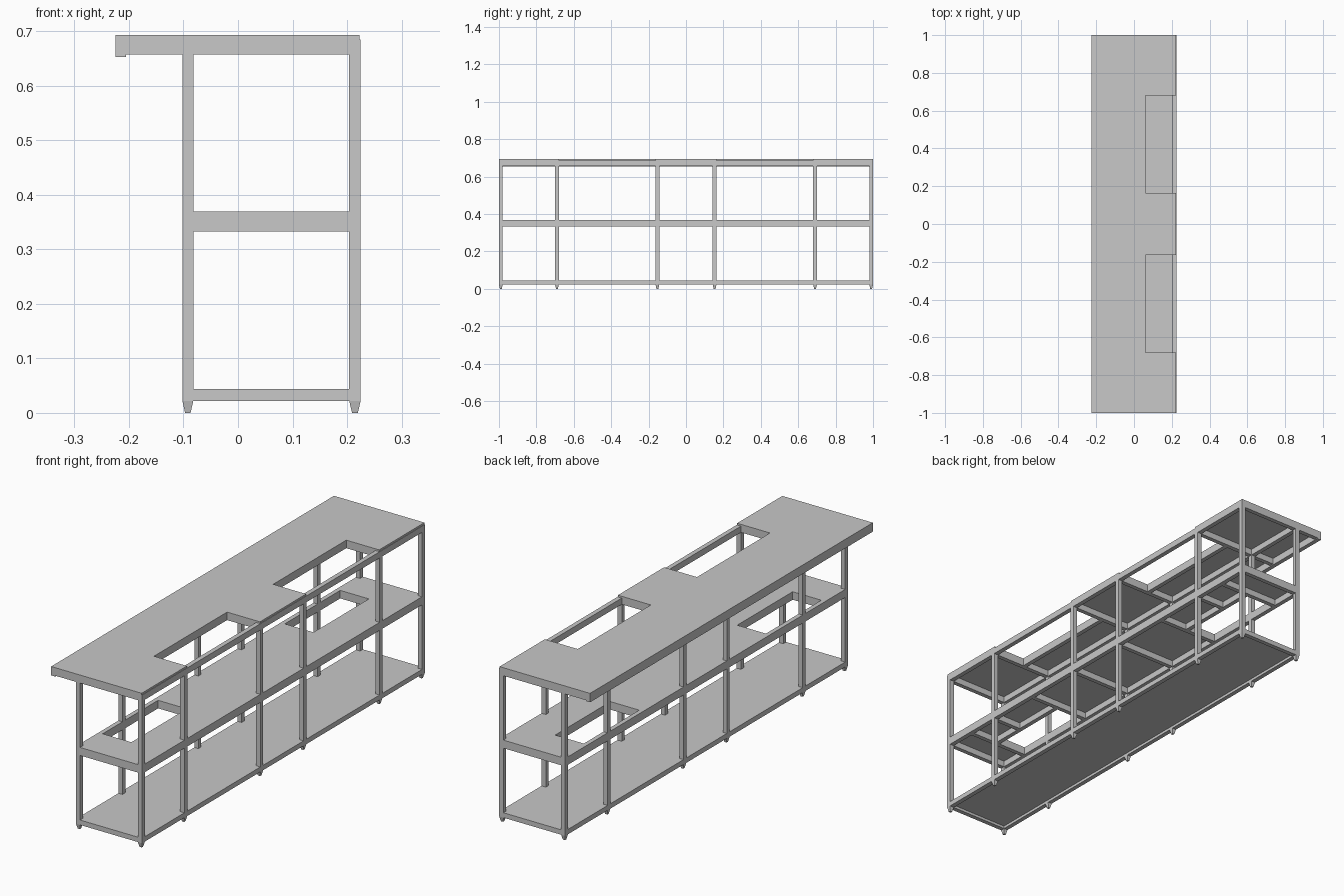
import bpy, bmesh

cube = bpy.data.objects.get("Cube")
if cube:
    bpy.data.objects.remove(cube, do_unlink=True)

grey = bpy.data.materials.new("light_grey")
grey.use_nodes = True
colour = (0.58, 0.58, 0.58, 1)
grey.diffuse_color = colour
grey.node_tree.nodes["Principled BSDF"].inputs["Base Color"].default_value = colour


def finish(name, bm):
    bmesh.ops.recalc_face_normals(bm, faces=bm.faces[:])
    mesh = bpy.data.meshes.new(name)
    bm.to_mesh(mesh)
    bm.free()
    mesh.materials.append(grey)
    obj = bpy.data.objects.new(name, mesh)
    bpy.context.collection.objects.link(obj)
    return obj


def box(name, x, y, z, taper=1.0):
    """Box from (low, high) ranges; taper shrinks its bottom face."""
    bm = bmesh.new()
    bmesh.ops.create_cube(bm, size=1)
    for v in bm.verts:
        k = taper if v.co.z < 0 else 1
        v.co.x = sum(x) / 2 + v.co.x * (x[1] - x[0]) * k
        v.co.y = sum(y) / 2 + v.co.y * (y[1] - y[0]) * k
        v.co.z = sum(z) / 2 + v.co.z * (z[1] - z[0])
    return finish(name, bm)


def notched_board(name, straight_x, notch_side_x, notch_x, y, z, notches):
    """Board with rectangular notches cut into one long edge."""
    outline = [(straight_x, y[1]), (straight_x, y[0]), (notch_side_x, y[0])]
    for lo, hi in notches:
        outline += [(notch_side_x, lo), (notch_x, lo), (notch_x, hi), (notch_side_x, hi)]
    outline.append((notch_side_x, y[1]))
    bm = bmesh.new()
    face = bm.faces.new([bm.verts.new((px, py, z[0])) for px, py in outline])
    grown = bmesh.ops.extrude_face_region(bm, geom=[face])["geom"]
    verts = [g for g in grown if isinstance(g, bmesh.types.BMVert)]
    bmesh.ops.translate(bm, vec=(0, 0, z[1] - z[0]), verts=verts)
    return finish(name, bm)


def around(c, half=0.01):
    return (c - half, c + half)


# Main layout
post_y = [-0.99, -0.69, -0.153, 0.153, 0.69, 0.99]
back_x, front_x = (-0.102, -0.082), (0.204, 0.225)
inner_x = (back_x[1], front_x[0])
base_z, mid_z, top_z = (0.022, 0.044), (0.333, 0.369), (0.657, 0.685)
top_notches = [(-0.68, -0.163), (0.163, 0.68)]
mid_notches = [(-0.84, -0.448), (0.448, 0.84)]
notch_x = 0.06

# Posts with tapered feet
for i, y in enumerate(post_y):
    for side, x in (("right", back_x), ("left", front_x)):
        box(f"{side}_post_{i}", x, around(y), (0.022, 0.685))
        box(f"{side}_foot_{i}", x, around(y), (0, 0.022), 0.5)

# Long rails between neighbouring posts on each level
for i, (a, b) in enumerate(zip(post_y, post_y[1:])):
    span = (a + 0.01, b - 0.01)
    for level, z in (("base", base_z), ("middle", mid_z), ("top", top_z)):
        for side, x in (("right", back_x), ("left", front_x)):
            box(f"{level}_{side}_rail_{i}", x, span, z)

# Cross rails: ends at the base, every post pair above
for i, y in enumerate(post_y):
    if abs(y) > 0.9:
        box(f"base_cross_rail_{i}", inner_x, around(y), base_z)
    in_notch = any(lo < y < hi for lo, hi in mid_notches)
    mid_x = (notch_x, inner_x[1]) if in_notch else inner_x
    under = (mid_z[0], mid_z[1] if abs(y) > 0.9 else 0.361)
    box(f"middle_cross_rail_{i}", mid_x, around(y), under)
    box(f"top_cross_rail_{i}", inner_x, around(y), top_z)
    box(f"overhang_arm_{i}", (-0.205, back_x[0]), around(y), top_z)

# Framing under the notch edges
for i, (lo, hi) in enumerate(mid_notches):
    for j, y in enumerate((lo - 0.01, hi + 0.01)):
        box(f"middle_notch_cross_{i}_{j}", inner_x, around(y), (mid_z[0], 0.361))
    box(f"middle_notch_beam_{i}", (notch_x, notch_x + 0.02), (lo, hi), (mid_z[0], 0.361))
for i, (lo, hi) in enumerate(top_notches):
    box(f"top_notch_beam_{i}", (notch_x - 0.02, notch_x), (lo, hi), top_z)

# Beam along the overhanging edge
box("overhang_beam", (-0.225, -0.205), (-1, 1), (0.653, 0.685))

# Shelves and worktop
box("base_shelf", inner_x, (-0.98, 0.98), (0.034, 0.044))
notched_board("middle_shelf", inner_x[1], inner_x[0], notch_x,
              (-0.98, 0.98), (0.361, 0.369), mid_notches)
notched_board("worktop", -0.225, 0.223, notch_x, (-1, 1), (0.685, 0.693), top_notches)
